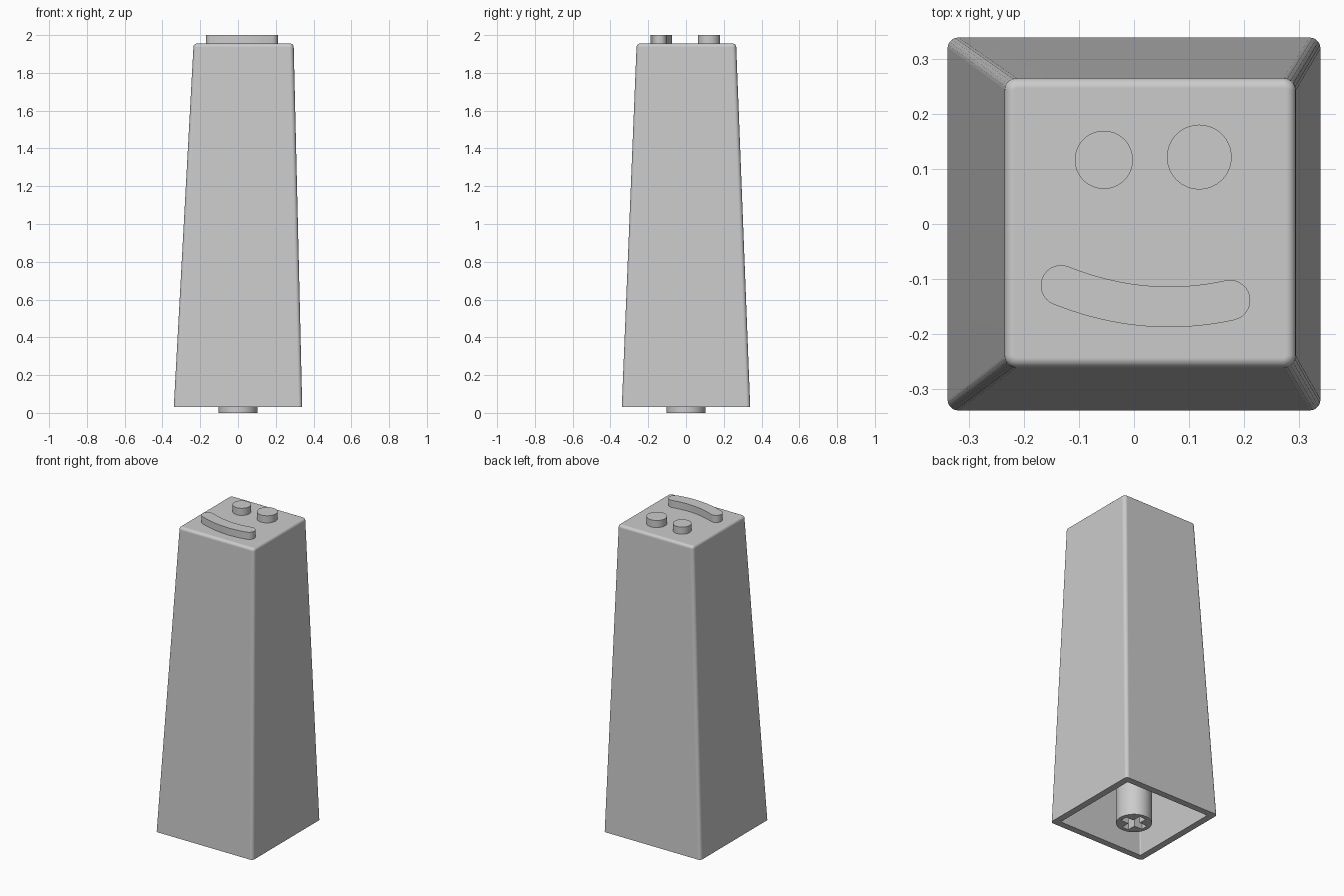
import bpy, bmesh, math
from mathutils import Vector

old = bpy.data.objects.get("Cube")
if old:
    bpy.data.objects.remove(old, do_unlink=True)

grey = bpy.data.materials.new("plain grey")
grey.use_nodes = True
COLOUR = (0.6, 0.6, 0.6, 1)
grey.diffuse_color = COLOUR
grey.node_tree.nodes["Principled BSDF"].inputs["Base Color"].default_value = COLOUR


def loft(name, rings):
    """Skin a list of equal-length 3D rings and cap both ends."""
    bm = bmesh.new()
    loops = [[bm.verts.new(p) for p in ring] for ring in rings]
    n = len(rings[0])
    for a, b in zip(loops, loops[1:]):
        for i in range(n):
            j = (i + 1) % n
            bm.faces.new((a[i], a[j], b[j], b[i]))
    bm.faces.new(loops[0])
    bm.faces.new(loops[-1])
    bmesh.ops.recalc_face_normals(bm, faces=bm.faces)
    mesh = bpy.data.meshes.new(name)
    bm.to_mesh(mesh)
    bm.free()
    mesh.materials.append(grey)
    obj = bpy.data.objects.new(name, mesh)
    bpy.context.collection.objects.link(obj)
    return obj


def activate(obj):
    bpy.ops.object.select_all(action='DESELECT')
    obj.select_set(True)
    bpy.context.view_layer.objects.active = obj


def smooth(obj):
    activate(obj)
    bpy.ops.object.shade_smooth_by_angle(angle=math.radians(30))
    obj.modifiers.new("flat faces", 'WEIGHTED_NORMAL').keep_sharp = True


def prism(name, outline, z0, z1):
    return loft(name, [[(x, y, z) for x, y in outline] for z in (z0, z1)])


def circle(cx, cy, r, n=64):
    return [(cx + r * math.cos(math.tau * i / n), cy + r * math.sin(math.tau * i / n))
            for i in range(n)]


def rounded_rect(x0, x1, y0, y1, r, z, steps=5):
    centres = ((x1 - r, y1 - r), (x0 + r, y1 - r), (x0 + r, y0 + r), (x1 - r, y0 + r))
    ring = []
    for k, (cx, cy) in enumerate(centres):
        for i in range(steps + 1):
            a = math.pi / 2 * (k + i / steps)
            ring.append((cx + r * math.cos(a), cy + r * math.sin(a), z))
    return ring


# Hollow tapered cap: inner ceiling, inner walls, rim, outer walls, rounded top edge
BASE, TOP, WALL, CEILING, FILLET = 0.03, 1.955, 0.042, 1.88, 0.018
HALF = 0.34
X0, X1, Y0, Y1 = -0.236, 0.295, -0.262, 0.266
inner = HALF - WALL
rings = [
    rounded_rect(X0 + WALL, X1 - WALL, Y0 + WALL, Y1 - WALL, 0.006, CEILING),
    rounded_rect(-inner, inner, -inner, inner, 0.006, BASE),
    rounded_rect(-HALF, HALF, -HALF, HALF, 0.02, BASE),
]
for i in range(6):
    a = math.pi / 2 * i / 5
    d = FILLET * (1 - math.cos(a))
    rings.append(rounded_rect(X0 + d, X1 - d, Y0 + d, Y1 - d, 0.022 - d,
                              TOP - FILLET + FILLET * math.sin(a)))
smooth(loft("cap_shell", rings))

# Central stem with a cross-shaped socket
stem = prism("stem", circle(0, 0, 0.103), 0, CEILING + 0.01)
ARM, THICK = 0.078, 0.023
cross = []
for k in range(4):
    c, s = (1, 0, -1, 0)[k], (0, 1, 0, -1)[k]
    for x, y in ((ARM, -THICK), (ARM, THICK), (THICK, THICK)):
        cross.append((c * x - s * y, s * x + c * y))
cutter = prism("socket_cutter", cross, -0.05, 0.16)
cutter.hide_render = True
cut = stem.modifiers.new("socket", 'BOOLEAN')
cut.operation, cut.solver, cut.object = 'DIFFERENCE', 'EXACT', cutter
activate(stem)
bpy.ops.object.modifier_apply(modifier=cut.name)
bpy.data.objects.remove(cutter, do_unlink=True)
smooth(stem)

# Raised eyes
FACE_BASE, FACE_TOP = TOP - 0.01, 2.0
smooth(prism("right_eye", circle(-0.055, 0.117, 0.053), FACE_BASE, FACE_TOP))
smooth(prism("left_eye", circle(0.119, 0.122, 0.059), FACE_BASE, FACE_TOP))

# Raised smile: a constant-width band along a curve, with round ends
start, mid, end = Vector((-0.133, -0.112)), Vector((0.02, -0.173)), Vector((0.175, -0.139))
WIDTH, STEPS = 0.037, 20
upper, lower = [], []
for i in range(STEPS + 1):
    t = i / STEPS
    p = start * (1 - t) ** 2 + mid * 2 * t * (1 - t) + end * t * t
    tangent = ((mid - start) * (1 - t) + (end - mid) * t).normalized()
    side = Vector((-tangent.y, tangent.x)) * WIDTH
    upper.append(p + side)
    lower.append(p - side)


def end_cap(centre, first, steps=14):
    a0 = math.atan2(first.y - centre.y, first.x - centre.x)
    return [centre + WIDTH * Vector((math.cos(a0 + math.pi * i / steps),
                                     math.sin(a0 + math.pi * i / steps)))
            for i in range(1, steps)]


outline = lower + end_cap(end, lower[-1]) + upper[::-1] + end_cap(start, upper[0])
smooth(prism("smile", outline, FACE_BASE, FACE_TOP))
